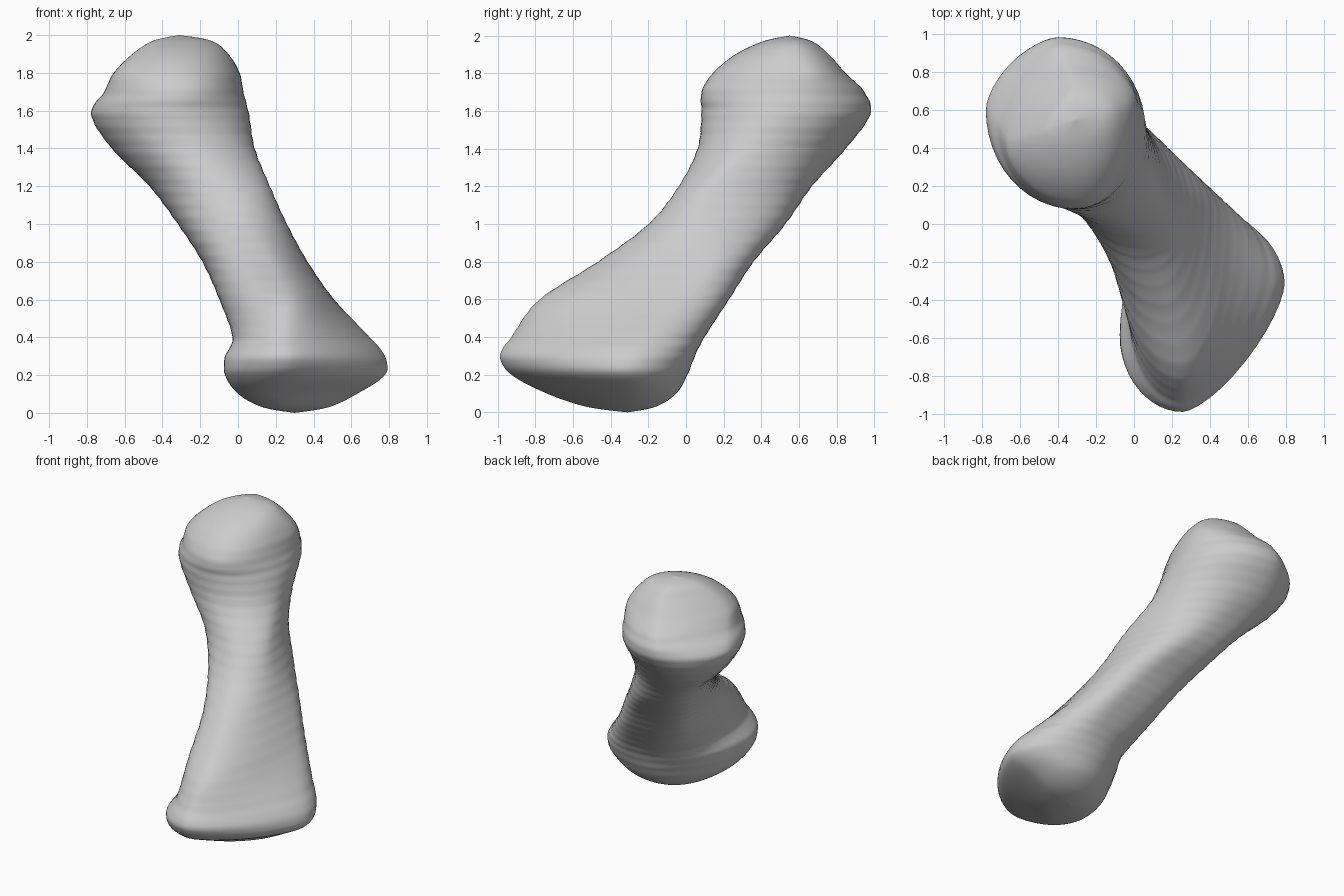
import bpy, bmesh, math
from mathutils import Vector

cube = bpy.data.objects.get("Cube")
if cube:
    bpy.data.objects.remove(cube, do_unlink=True)

SIDES = 48   # points around each section
STEPS = 9    # sections between neighbouring profile rows


def pole(z, x, y):
    """Section shrunk to a point, closing an end."""
    return (z,) + (x, y) * 4


# Horizontal sections of the leaning bone: height, then x and y of the
# leftmost, front, rightmost and back points
sections = [
    pole(0.0, 0.3, -0.31),
    (0.03, 0.13, -0.4, 0.25, -0.53, 0.48, -0.28, 0.34, -0.16),
    (0.1, 0.0, -0.5, 0.18, -0.74, 0.63, -0.27, 0.38, -0.05),
    (0.2, -0.07, -0.58, 0.24, -0.93, 0.78, -0.32, 0.38, 0.01),
    (0.3, -0.07, -0.58, 0.26, -0.99, 0.78, -0.3, 0.4, 0.05),
    (0.4, -0.03, -0.45, 0.25, -0.93, 0.7, -0.25, 0.38, 0.1),
    (0.6, -0.1, -0.1, 0.25, -0.78, 0.51, -0.05, 0.28, 0.23),
    (0.8, -0.19, 0.15, 0.17, -0.47, 0.37, 0.1, 0.13, 0.36),
    (1.0, -0.32, 0.32, 0.05, -0.2, 0.26, 0.1, -0.05, 0.53),
    (1.2, -0.47, 0.45, -0.05, -0.04, 0.17, 0.15, -0.23, 0.67),
    (1.4, -0.67, 0.57, -0.25, 0.06, 0.09, 0.35, -0.38, 0.85),
    (1.58, -0.78, 0.6, -0.32, 0.08, 0.06, 0.5, -0.4, 0.98),
    (1.7, -0.71, 0.5, -0.3, 0.08, 0.03, 0.58, -0.4, 0.95),
    (1.8, -0.66, 0.43, -0.3, 0.14, 0.01, 0.62, -0.35, 0.85),
    (1.9, -0.56, 0.45, -0.32, 0.26, -0.05, 0.58, -0.31, 0.76),
    (1.97, -0.45, 0.5, -0.33, 0.41, -0.14, 0.57, -0.32, 0.67),
    pole(2.0, -0.31, 0.55),
]


def blend(a, b, c, d, t):
    """Smooth curve from b to c, steered by its neighbours."""
    return tuple(
        q + t * ((r - p) + t * ((2 * p - 5 * q + 4 * r - s) + t * (3 * (q - r) + s - p))) / 2
        for p, q, r, s in zip(a, b, c, d))


def smooth_sections(rows):
    last = len(rows) - 1
    for i in range(last):
        neighbours = [rows[min(max(i + k, 0), last)] for k in (-1, 0, 1, 2)]
        for step in range(STEPS):
            yield blend(*neighbours, step / STEPS)
    yield rows[last]


def ramp(value):
    return min(max(value, 0), 1)


def outline(section):
    """Closed oval through the four extreme points, in rounded quarters."""
    z = section[0]
    left, front, right, back = [Vector(section[k:k + 2]) for k in (1, 3, 5, 7)]
    centre = (left + front + right + back) / 4
    # fine ribs, strongest along the shaft
    rib = 1 + 0.015 * math.sin(math.pi * ramp(z / 2)) ** 2 * math.sin(z * math.tau / 0.068)
    # the foot is flattened in front; the underside of the shaft is full,
    # and the head is flattened on its slanting end
    foot = 1 + 0.4 * ramp((0.65 - z) / 0.3)
    underside = 1 - 0.4 * ramp((z - 0.2) / 0.25) + 0.85 * ramp((z - 1.2) / 0.5)
    quarters = [(right, back, 1), (left, back, underside),
                (left, front, 1), (right, front, foot)]
    count = SIDES // 4
    for k, (side, end, power) in enumerate(quarters):
        for j in range(count):
            # every second quarter runs from its end to its side
            step = j if k % 2 == 0 else count - j
            turn = step / count * math.pi / 2
            across = max(math.cos(turn), 0) ** power
            along = math.sin(turn) ** power
            point = Vector((end.x + (side.x - end.x) * across,
                            side.y + (end.y - side.y) * along))
            yield (centre + (point - centre) * rib).to_3d() + Vector((0, 0, z))


# Bone surface lofted through the sections
bm = bmesh.new()
rings = [[bm.verts.new(p) for p in outline(s)] for s in smooth_sections(sections)]
for low, high in zip(rings, rings[1:]):
    for i in range(SIDES):
        j = (i + 1) % SIDES
        bm.faces.new((low[i], low[j], high[j], high[i]))
bmesh.ops.remove_doubles(bm, verts=bm.verts, dist=0.0005)
# soften the seams between the quarters
for _ in range(3):
    bmesh.ops.smooth_vert(bm, verts=bm.verts, factor=0.3,
                          use_axis_x=True, use_axis_y=True)
bmesh.ops.recalc_face_normals(bm, faces=bm.faces)

mesh = bpy.data.meshes.new("bone")
bm.to_mesh(mesh)
bm.free()
bone = bpy.data.objects.new("bone", mesh)
bpy.context.collection.objects.link(bone)

# Plain grey
grey = bpy.data.materials.new("light_grey")
grey.use_nodes = True
colour = (0.6, 0.6, 0.6, 1)
grey.diffuse_color = colour
grey.node_tree.nodes["Principled BSDF"].inputs["Base Color"].default_value = colour
mesh.materials.append(grey)

bpy.ops.object.select_all(action="DESELECT")
bone.select_set(True)
bpy.context.view_layer.objects.active = bone
bpy.ops.object.shade_smooth_by_angle(angle=math.radians(50))
